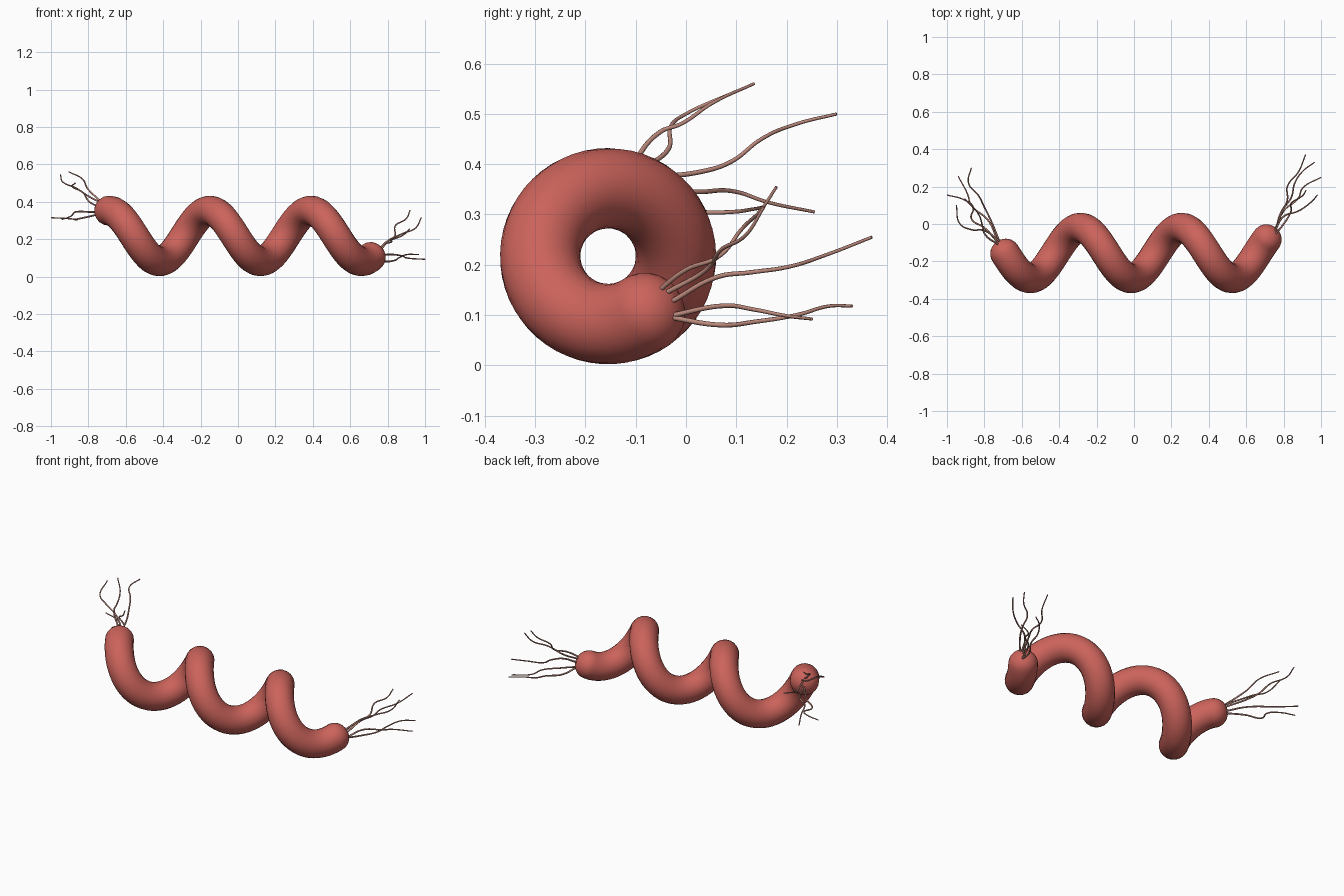
import bpy
import math
from mathutils import Vector

default_cube = bpy.data.objects.get("Cube")
if default_cube:
    bpy.data.objects.remove(default_cube, do_unlink=True)


def make_material(name, color):
    mat = bpy.data.materials.new(name)
    mat.use_nodes = True
    mat.diffuse_color = (*color, 1)
    mat.node_tree.nodes["Principled BSDF"].inputs["Base Color"].default_value = (*color, 1)
    return mat


body_red = make_material("body red", (0.6, 0.125, 0.105))
tendril_pink = make_material("tendril pink", (0.5, 0.25, 0.2))

PITCH = 0.54
COIL_RADIUS = 0.135
TUBE_RADIUS = 0.08
CAP_LENGTH = 0.075
START_TURN, END_TURN = -0.75, 1.845


def coil_point(turn):
    """Point on the helix that winds around the x direction."""
    angle = math.tau * turn
    return Vector((PITCH * turn - 0.285,
                   COIL_RADIUS * math.cos(angle) - 0.155,
                   COIL_RADIUS * math.sin(angle) + 0.217))


def coil_tangent(turn):
    step = 0.001
    return (coil_point(turn + step) - coil_point(turn - step)).normalized()


def finish_tube(name, curve, mat):
    """Turn a bevelled curve into a smooth mesh object."""
    curve.materials.append(mat)
    obj = bpy.data.objects.new(name, curve)
    bpy.context.collection.objects.link(obj)
    bpy.ops.object.select_all(action="DESELECT")
    obj.select_set(True)
    bpy.context.view_layer.objects.active = obj
    bpy.ops.object.convert(target="MESH")
    bpy.ops.object.shade_smooth()
    return obj


def new_curve(name, radius, resolution):
    curve = bpy.data.curves.new(name, "CURVE")
    curve.dimensions = "3D"
    curve.bevel_depth = radius
    curve.bevel_resolution = resolution
    curve.use_fill_caps = True
    return curve


def rounded_cap(turn, direction):
    """Path points and radii from the tube end out to its rounded tip."""
    steps = 8
    cap = []
    for i in range(1, steps + 1):
        angle = math.pi / 2 * i / steps
        offset = coil_tangent(turn) * direction * CAP_LENGTH * math.sin(angle)
        cap.append((coil_point(turn) + offset, max(math.cos(angle), 0.01)))
    return cap


# Spiral body with rounded ends
segments = 120
path = rounded_cap(START_TURN, -1)[::-1]
for i in range(segments + 1):
    turn = START_TURN + (END_TURN - START_TURN) * i / segments
    path.append((coil_point(turn), 1))
path += rounded_cap(END_TURN, 1)

body_curve = new_curve("spiral_body", TUBE_RADIUS, 8)
spline = body_curve.splines.new("POLY")
spline.points.add(len(path) - 1)
for point, (position, radius) in zip(spline.points, path):
    point.co = (*position, 1)
    point.radius = radius
finish_tube("spiral_body", body_curve, body_red)

# Thin wavy tendrils, each given by a few points from root to tip
right_tendrils = [
    [(-.73, -.1, .4), (-.8, -.05, .465), (-.81, -.01, .48), (-.83, .05, .52), (-.905, .135, .56)],
    [(-.73, -.07, .4), (-.8, -.035, .43), (-.87, -.03, .475), (-.93, 0, .5), (-.95, .1, .545)],
    [(-.73, -.07, .38), (-.77, .03, .385), (-.8, .09, .405), (-.83, .15, .45), (-.885, .22, .48),
     (-.87, .3, .5)],
    [(-.74, -.07, .35), (-.78, .02, .345), (-.87, .1, .345), (-.89, .16, .325), (-.94, .255, .305)],
    [(-.74, -.08, .335), (-.8, -.02, .32), (-.87, .03, .305), (-.86, .09, .305), (-.91, .13, .31),
     (-1, .155, .315)],
]
left_tendrils = [
    [(.76, -.055, .155), (.8, 0, .19), (.84, .07, .22), (.84, .11, .27), (.9, .15, .31),
     (.92, .18, .355)],
    [(.765, -.03, .155), (.8, .04, .19), (.88, .07, .23), (.95, .12, .26), (.98, .155, .315)],
    [(.77, -.01, .135), (.79, .06, .175), (.82, .13, .185), (.82, .2, .195), (.88, .28, .22),
     (.917, .37, .255)],
    [(.77, -.03, .095), (.79, .07, .08), (.84, .14, .087), (.86, .22, .1), (.9, .28, .117),
     (.965, .33, .118)],
    [(.77, -.02, .095), (.8, .07, .118), (.88, .14, .11), (.9, .19, .1), (1, .25, .092)],
]


def add_tendrils(side, tendrils, end_turn):
    end_centre = coil_point(end_turn)
    for number, points in enumerate(tendrils, 1):
        name = f"{side}_tendril_{number}"
        # Sink the root into the rounded end of the body
        root = Vector(points[0]).lerp(end_centre, 0.25)
        points = [root] + [Vector(p) for p in points[1:]]
        curve = new_curve(name, 0.0052, 2)
        curve.resolution_u = 8
        strand = curve.splines.new("BEZIER")
        strand.bezier_points.add(len(points) - 1)
        for i, (knot, position) in enumerate(zip(strand.bezier_points, points)):
            knot.co = position
            knot.handle_left_type = knot.handle_right_type = "AUTO"
            knot.radius = 1 - 0.4 * i / (len(points) - 1)
        finish_tube(name, curve, tendril_pink)


add_tendrils("right", right_tendrils, START_TURN)
add_tendrils("left", left_tendrils, END_TURN)
